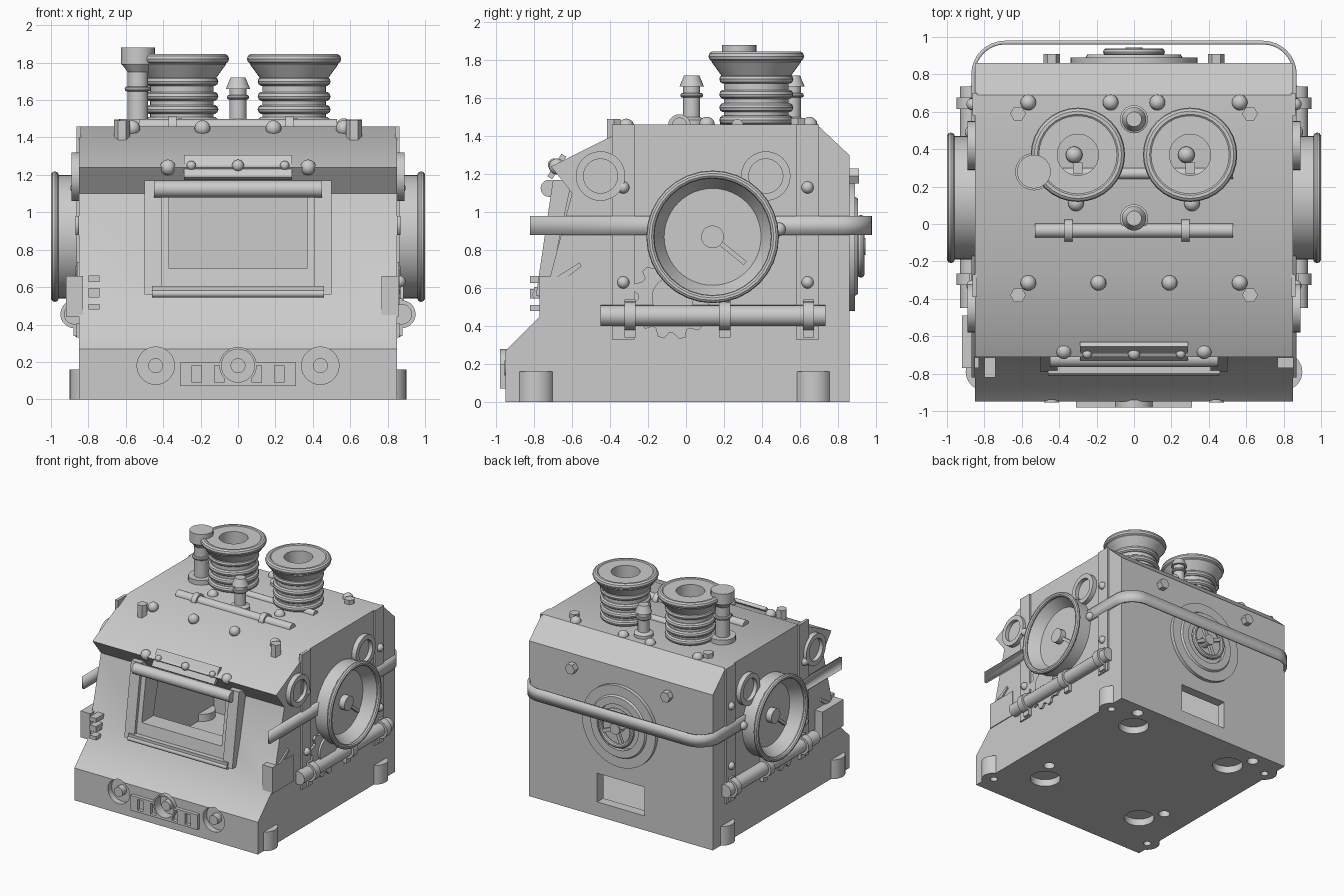
import bpy, bmesh
from math import pi, sin, cos, radians
from mathutils import Vector, Euler

if "Cube" in bpy.data.objects:
    bpy.data.objects.remove(bpy.data.objects["Cube"])

grey = bpy.data.materials.new("light_grey")
grey.use_nodes = True
grey.diffuse_color = (0.6, 0.6, 0.6, 1)
grey.node_tree.nodes["Principled BSDF"].inputs["Base Color"].default_value = (0.6, 0.6, 0.6, 1)
parts = []


def finish(name, bm, loc=(0, 0, 0)):
    bmesh.ops.recalc_face_normals(bm, faces=bm.faces)
    mesh = bpy.data.meshes.new(name)
    bm.to_mesh(mesh)
    bm.free()
    ob = bpy.data.objects.new(name, mesh)
    ob.location = loc
    mesh.materials.append(grey)
    bpy.context.scene.collection.objects.link(ob)
    parts.append(ob)
    return ob


def box(name, centre, size, rot=(0, 0, 0)):
    bm = bmesh.new()
    bmesh.ops.create_cube(bm, size=1)
    bmesh.ops.scale(bm, vec=size, verts=bm.verts)
    bmesh.ops.rotate(bm, matrix=Euler(rot).to_matrix(), verts=bm.verts)
    return finish(name, bm, centre)


def prism(name, profile, x0, x1):
    """Extrude a (y, z) outline along x."""
    bm = bmesh.new()
    face = bm.faces.new([bm.verts.new((x0, y, z)) for y, z in profile])
    new = bmesh.ops.extrude_face_region(bm, geom=[face])["geom"]
    bmesh.ops.translate(bm, vec=(x1 - x0, 0, 0),
                        verts=[v for v in new if isinstance(v, bmesh.types.BMVert)])
    return finish(name, bm)


def lathe(name, profile, loc=(0, 0, 0), axis=(0, 0, 1), steps=32, closed=False):
    """Spin a (radius, height) outline round an axis."""
    bm = bmesh.new()
    vs = [bm.verts.new((r, 0, h)) for r, h in profile]
    pairs = list(zip(vs, vs[1:])) + ([(vs[-1], vs[0])] if closed else [])
    es = [bm.edges.new(p) for p in pairs]
    bmesh.ops.spin(bm, geom=vs + es, cent=(0, 0, 0), axis=(0, 0, 1), angle=2 * pi, steps=steps)
    bmesh.ops.remove_doubles(bm, verts=bm.verts, dist=1e-4)
    turn = Vector((0, 0, 1)).rotation_difference(Vector(axis)).to_matrix()
    bmesh.ops.rotate(bm, matrix=turn, verts=bm.verts)
    return finish(name, bm, loc)


def cyl(name, r, h0, h1, loc=(0, 0, 0), axis=(0, 0, 1), steps=32):
    return lathe(name, [(0, h0), (r, h0), (r, h1), (0, h1)], loc, axis, steps)


def tube(name, r_in, r_out, h0, h1, loc, axis=(0, 0, 1)):
    return lathe(name, [(r_in, h0), (r_out, h0), (r_out, h1), (r_in, h1)], loc, axis, closed=True)


def ring(name, major, minor, h, loc, axis=(0, 0, 1)):
    pts = [(major + minor * cos(a * pi / 5), h + minor * sin(a * pi / 5)) for a in range(10)]
    return lathe(name, pts, loc, axis, closed=True)


def rivet(name, r, loc):
    bm = bmesh.new()
    bmesh.ops.create_uvsphere(bm, u_segments=16, v_segments=10, radius=r)
    return finish(name, bm, loc)


def cut(targets, cutter):
    for t in targets:
        m = t.modifiers.new("cut", "BOOLEAN")
        m.object, m.solver = cutter, "EXACT"
        bpy.context.view_layer.objects.active = t
        bpy.ops.object.modifier_apply(modifier=m.name)
    parts.remove(cutter)
    bpy.data.objects.remove(cutter)


# Hollow body
body = prism("body", [(-.95, 0), (-.95, .27), (-.77, .45), (-.6, 1.1), (-.71, 1.24),
                      (-.27, 1.46), (.69, 1.46), (.86, 1.3), (.86, 0)], -.85, .85)
cut([body], prism("cavity", [(-.83, .1), (-.83, .22), (-.66, .4), (-.5, 1.08), (-.52, 1.22),
                             (-.25, 1.36), (.65, 1.36), (.78, 1.26), (.78, .1)], -.77, .77))

# Window frame and opening
frame = prism("window_frame", [(-.76, .6), (-.68, 1.12), (-.58, 1.12), (-.71, .6)], -.42, .42)
cut([body, frame], box("window_cutter", (0, -.65, .89), (.74, .6, .38)))
for s in (1, -1):
    prism("window_side_post", [(-.79, .56), (-.7, 1.17), (-.6, 1.17), (-.73, .56)], s * .41, s * .5)
box("window_sill", (0, -.76, .58), (.92, .08, .05))
cyl("window_sill_rod", .02, -.46, .46, (0, -.79, .565), (1, 0, 0), 16)
cyl("window_top_rod", .045, -.45, .45, (0, -.72, 1.125), (1, 0, 0), 24)

# Name plate above the window
box("brow_plate", (0, -.68, 1.24), (.58, .03, .14), (radians(-32), 0, 0))
for x, r in ((-.25, .025), (0, .032), (.25, .025)):
    rivet("plate_rivet", r, (x, -.695, 1.25))
for x in (-.375, .375):
    rivet("brow_rivet", .042, (x, -.68, 1.24))

# Front grille and sockets
grille = box("front_grille", (0, -.955, .135), (.62, .05, .125))
for x in (-.22, -.1, .1, .22):
    cut([grille], box("slot_cutter", (x, -.97, .135), (.05, .05, .09)))
for x in (-.44, 0, .44):
    cut([body, grille], cyl("socket_cutter", .1, .9, 1.1, (x, 0, .18), (0, -1, 0)))
    cyl("socket_pin", .04, .88, .955, (x, 0, .18), (0, -1, 0), 20)
tube("socket_rim", .088, .1, .9, .98, (0, 0, .18), (0, -1, 0))
for z, h in ((.645, .035), (.57, .05), (.495, .03)):
    box("front_step", (-.77, -.76, z), (.06, .12, h))

# Rear hatch opening and underside holes
cut([body], box("hatch_cutter", (0, .85, .24), (.44, .3, .24)))
for s in (1, -1):
    for y in (-.52, .58):
        cut([body], cyl("floor_cutter", .12, -.1, .06, (s * .49, y, 0)))
        cut([body], cyl("drain_cutter", .045, -.1, .06, (s * .6, y + .18, 0)))
        tube("floor_ring", .045, .065, .0, .06, (s * .6, y + .18, 0))
    # Feet
    for y in (-.79, .67):
        cut([body], cyl("bolt_cutter", .03, -.1, .05, (s * .8, y, 0)))
        lathe("foot", [(0, .05), (.03, .05), (.03, 0), (.1, 0), (.1, .16), (0, .16)], (s * .8, y, 0))

# Side equipment
for s in (1, -1):
    out = (s, 0, 0)
    hub = (0, .14, .87)
    lathe("side_dial", [(0, .83), (.33, .83), (.33, .98), (.315, .98), (.255, .88), (0, .88)],
          hub, out, 48)
    ring("dial_lip", .328, .021, .979, hub, out)
    cyl("dial_hub", .06, .87, .93, hub, out, 20)
    box("dial_pointer", (s * .89, .14 + s * .09, .797), (.03, .21, .025), (radians(-39 * s), 0, 0))
    for y in (-.45, .42):
        tube("porthole_rim", .09, .13, .83, .89, (0, y, 1.19), out)
        cyl("porthole_glass", .1, .83, .857, (0, y, 1.19), out)
    for y in (-.33, .64):
        box("side_strap", (s * .852, y, .895), (.024, .12, 1.13))
        for z in (.63, 1.13):
            rivet("strap_rivet", .032, (s * .864, y, z))
    rivet("belt_rivet", .035, (s * .87, .49, .91))
    cyl("side_rod", .055, -.45, .735, (s * .875, 0, .455), (0, 1, 0), 20)
    for y in (-.295, .205, .645):
        cyl("rod_clamp", .075, y - .03, y + .03, (s * .875, 0, .455), (0, 1, 0), 20)
        box("rod_bracket", (s * .86, y, .44), (.04, .06, .2))
    # Toothed wheel
    teeth = []
    for i in range(12):
        for k, r in ((0, .18), (.3, .215), (.6, .215), (.8, .18)):
            a = (i + k) * pi / 6
            teeth.append((-.07 + r * cos(a), .545 + r * sin(a)))
    prism("side_gear", teeth, s * .84, s * .868)
    cyl("gear_hub", .11, .84, .885, (0, -.07, .55), out)
    # Side box with latch
    box("side_box", (.812 if s > 0 else -.875, -.63, .55), (.09, .28, .22))
    prism("box_latch", [(-.68, .66), (-.56, .735), (-.55, .715), (-.62, .66)], s * .8, s * .862)

# Belt round the rear
path = [Vector((.86, -.82))]
path += [Vector((.69 + .17 * cos(a * pi / 16), .8 + .17 * sin(a * pi / 16))) for a in range(9)]
path += [Vector((-p.x, p.y)) for p in reversed(path)]
bm = bmesh.new()
rows = [[bm.verts.new((p.x, p.y, z)) for p in path] for z in (.88, .98)]
for i in range(len(path) - 1):
    bm.faces.new((rows[0][i], rows[0][i + 1], rows[1][i + 1], rows[1][i]))
belt = finish("rear_belt", bm)
solid = belt.modifiers.new("thickness", "SOLIDIFY")
solid.thickness, solid.offset = .02, 0

# Rear valve with handwheel
rear, back = (0, 0, .82), (0, 1, 0)
lathe("rear_disc", [(0, .87), (.19, .87), (.19, .905), (.25, .905), (.26, .89), (.34, .89),
                    (.34, .84), (0, .84)], rear, back, 40)
ring("handwheel", .145, .02, .92, rear, back)
cyl("handwheel_hub", .045, .85, .945, rear, back, 20)
for i in range(2):
    box("handwheel_spoke", (0, .92, .82), (.28, .025, .03), (0, i * pi / 2 + .4, 0))
for s in (1, -1):
    cyl("rear_hex_bolt", .045, .85, .91, (s * .44, 0, 1.19), back, 6)

# Ribbed funnels
for x in (-.3, .3):
    at = (x, .37, 0)
    lathe("funnel", [(.11, 1.44), (.17, 1.44), (.17, 1.7), (.235, 1.79), (.235, 1.84), (.11, 1.84)],
          at, closed=True, steps=40)
    ring("funnel_lip", .225, .027, 1.82, at)
    for z in (1.485, 1.55, 1.62, 1.7):
        ring("funnel_rib", .17, .025, z, at)
    rivet("funnel_core", .045, (x - .02, .37, 1.48))
    box("funnel_block", (x, .3, 1.48), (.05, .06, .08))

# Exhaust pipe
lathe("exhaust_pipe", [(0, 1.44), (.1, 1.44), (.1, 1.5), (.055, 1.5), (.055, 1.75), (.085, 1.79),
                       (.09, 1.79), (.09, 1.88), (0, 1.88)], (-.535, .28, 0))
ring("exhaust_collar", .057, .014, 1.66, (-.535, .28, 0))

# Roof valves
for y in (.03, .56):
    lathe("roof_valve", [(0, 1.44), (.075, 1.44), (.075, 1.485), (.045, 1.5), (.045, 1.66),
                         (.065, 1.66), (.04, 1.72), (0, 1.72)], (0, y, 0), steps=24)
    ring("valve_collar", .047, .013, 1.615, (0, y, 0))

# Roof rods with clamps
cyl("roof_rod", .038, -.53, .53, (0, -.035, 1.46), (1, 0, 0), 20)
for x in (-.35, .275):
    cyl("roof_clamp", .06, x - .022, x + .022, (0, -.035, 1.455), (1, 0, 0), 20)
cyl("rear_roof_rod", .03, -.53, .53, (0, .27, 1.46), (1, 0, 0), 20)

# Roof rivets and hex bolts
for s in (1, -1):
    for x, y, z in ((.565, .65, 1.46), (.125, .65, 1.46), (.31, .11, 1.46),
                    (.565, -.315, 1.45), (.19, -.315, 1.45)):
        rivet("roof_rivet", .042, (s * x, y, z))
    cyl("roof_hex_bolt", .042, 1.44, 1.495, (s * .62, .59, 0), steps=6)
    cyl("front_hex_bolt", .042, 1.36, 1.49, (s * .62, -.38, 0), steps=6)

# Smooth round parts, keep edges sharp
bpy.ops.object.select_all(action="DESELECT")
for ob in parts:
    ob.select_set(True)
bpy.context.view_layer.objects.active = body
bpy.ops.object.shade_smooth_by_angle(angle=radians(35))
